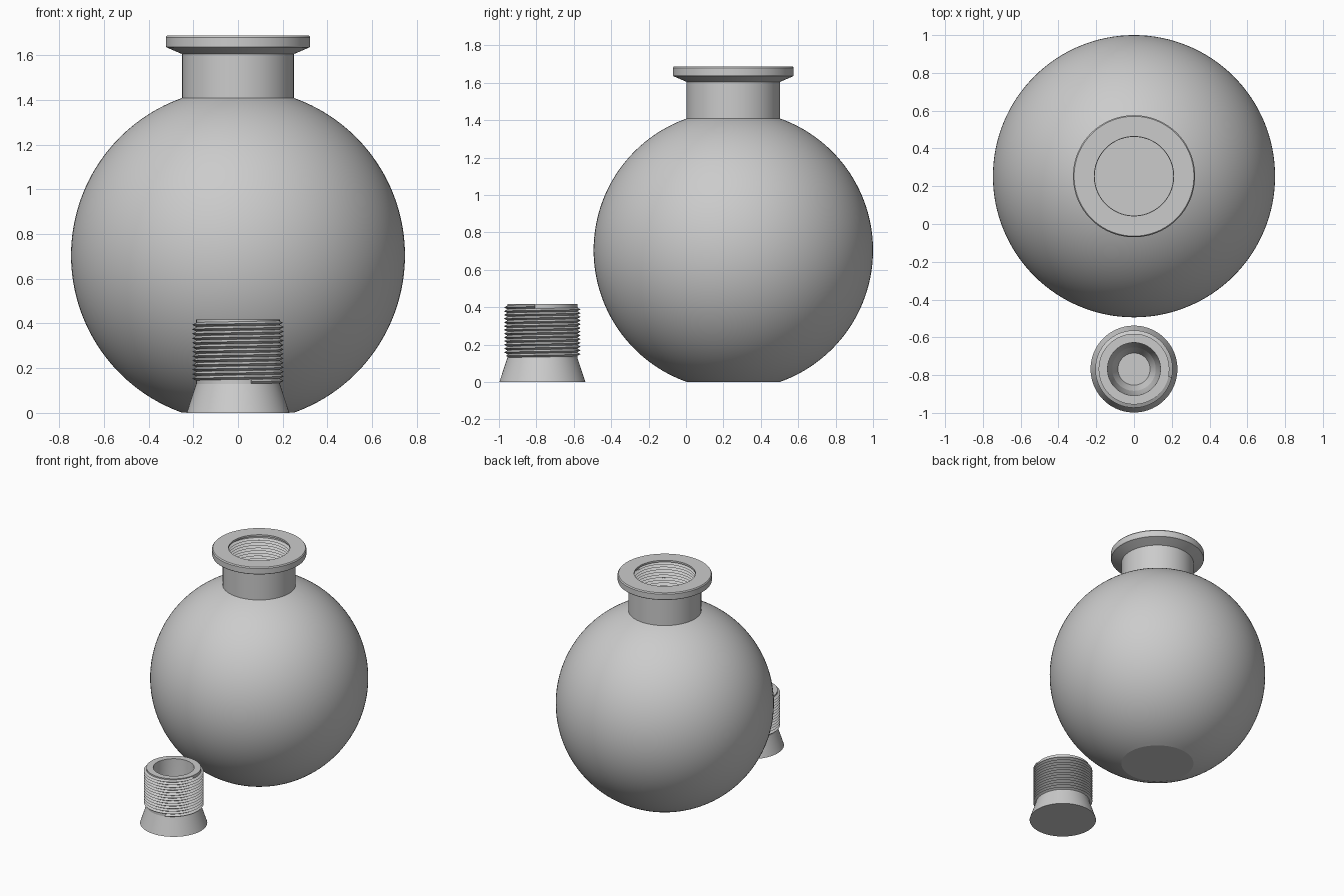
import bpy
import bmesh
from math import sin, cos, pi, radians, asin, sqrt

old = bpy.data.objects.get("Cube")
if old:
    bpy.data.objects.remove(old)

grey = bpy.data.materials.new("plain_grey")
grey.use_nodes = True
colour = (0.6, 0.6, 0.6, 1)
grey.diffuse_color = colour
grey.node_tree.nodes["Principled BSDF"].inputs["Base Color"].default_value = colour

SEGMENTS = 128
FLASK_Y = 0.253
PLUG_Y = -0.768
PITCH = 0.02


def finish(name, bm, y):
    """Turn a bmesh into a smooth shaded object with crisp edges."""
    bmesh.ops.remove_doubles(bm, verts=bm.verts, dist=1e-5)
    bmesh.ops.recalc_face_normals(bm, faces=bm.faces)
    mesh = bpy.data.meshes.new(name)
    bm.to_mesh(mesh)
    bm.free()
    mesh.materials.append(grey)
    obj = bpy.data.objects.new(name, mesh)
    obj.location.y = y
    bpy.context.collection.objects.link(obj)
    bpy.ops.object.select_all(action='DESELECT')
    obj.select_set(True)
    bpy.context.view_layer.objects.active = obj
    bpy.ops.object.shade_smooth_by_angle(angle=radians(15))
    return obj


def lathe(name, profile, y):
    """Spin a profile of (radius, height) points around the vertical axis."""
    bm = bmesh.new()
    verts = [bm.verts.new((r, 0, z)) for r, z in profile]
    edges = [bm.edges.new(pair) for pair in zip(verts, verts[1:])]
    bmesh.ops.spin(bm, geom=verts + edges, cent=(0, 0, 0), axis=(0, 0, 1),
                   angle=2 * pi, steps=SEGMENTS, use_merge=False)
    return finish(name, bm, y)


def thread(name, base, crest, z, start, turns, y):
    """Sweep a triangular tooth along a helix."""
    bm = bmesh.new()
    section = [(base, 0), (crest, PITCH / 2), (base, PITCH)]
    rings = []
    for i in range(round(turns * 72) + 1):
        a = start + i * 2 * pi / 72
        lift = z + PITCH * i / 72
        rings.append([bm.verts.new((r * cos(a), r * sin(a), lift + h)) for r, h in section])
    for p, q in zip(rings, rings[1:]):
        for k in range(3):
            n = (k + 1) % 3
            bm.faces.new((p[k], p[n], q[n], q[k]))
    bm.faces.new(rings[0])
    bm.faces.new(rings[-1])
    return finish(name, bm, y)


def ball_arc(radius, opening, centre, steps):
    """Arc of a ball cut flat at both poles, from bottom to top."""
    limit = asin(sqrt(1 - (opening / radius) ** 2))
    angles = [-limit + 2 * limit * i / steps for i in range(steps + 1)]
    return [(radius * cos(a), centre + radius * sin(a)) for a in angles]


# Flask: ball body, neck, flange, threaded bore and hollow inside
outside = ball_arc(0.747, 0.25, 0.705, 64)
inside = ball_arc(0.7, 0.21, 0.705, 40)
flange = [(0.25, 1.605), (0.32, 1.635), (0.323, 1.642), (0.323, 1.68), (0.317, 1.688)]
bore = [(0.21, 1.688), (0.21, 1.675), (0.23, 1.67), (0.23, 1.39)]
lathe("flask_body", [(0, 0)] + outside + flange + bore + inside[::-1] + [(0, inside[0][1])],
      FLASK_Y)
thread("neck_thread", 0.231, 0.208, 1.39, 0, 13, FLASK_Y)

# Plug: flared foot, straight core and a tapering hollow
foot_and_core = [(0, 0), (0.23, 0), (0.187, 0.13), (0.187, 0.418)]
hollow = [(0.14, 0.418), (0.138, 0.3), (0.13, 0.2), (0.115, 0.11), (0.085, 0.045), (0, 0.045)]
lathe("plug_body", foot_and_core + hollow, PLUG_Y)
thread("plug_thread", 0.186, 0.205, 0.13, radians(-72), 13.17, PLUG_Y)
